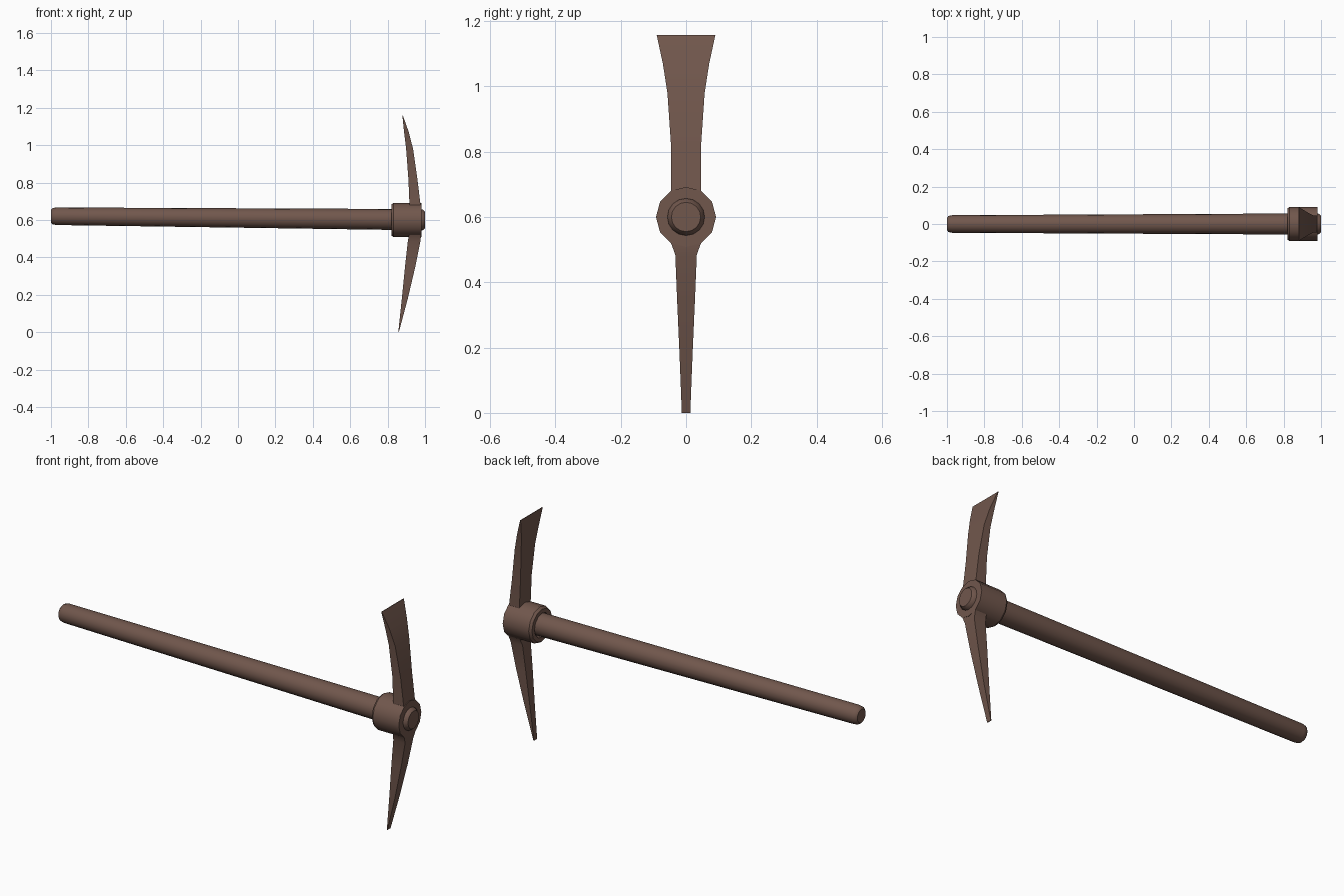
import bpy, bmesh, math

if "Cube" in bpy.data.objects:
    bpy.data.objects.remove(bpy.data.objects["Cube"])

brown = bpy.data.materials.new("brown")
brown.diffuse_color = (0.165, 0.095, 0.073, 1)
brown.use_nodes = True
brown.node_tree.nodes["Principled BSDF"].inputs["Base Color"].default_value = brown.diffuse_color


def finish(name, bm, angle):
    """Turn a bmesh into a named, coloured object with sharp edges kept."""
    bmesh.ops.recalc_face_normals(bm, faces=bm.faces)
    mesh = bpy.data.meshes.new(name)
    bm.to_mesh(mesh)
    bm.free()
    mesh.materials.append(brown)
    obj = bpy.data.objects.new(name, mesh)
    bpy.context.collection.objects.link(obj)
    bpy.ops.object.select_all(action='DESELECT')
    obj.select_set(True)
    bpy.context.view_layer.objects.active = obj
    bpy.ops.object.shade_smooth_by_angle(angle=math.radians(angle))
    return obj


def loft(name, rings, angle=30, closed=False):
    """Bridge rings of equal length; cap the ends or join last to first."""
    bm = bmesh.new()
    loops = [[bm.verts.new(p) for p in ring] for ring in rings]
    n = len(loops[0])
    pairs = list(zip(loops, loops[1:]))
    if closed:
        pairs.append((loops[-1], loops[0]))
    else:
        bm.faces.new(loops[0])
        bm.faces.new(loops[-1])
    for a, b in pairs:
        for i in range(n):
            j = (i + 1) % n
            bm.faces.new((a[i], a[j], b[j], b[i]))
    return finish(name, bm, angle)


def circle(x, z, r, sides):
    return [(x, r * math.cos(2 * math.pi * i / sides),
             z + r * math.sin(2 * math.pi * i / sides)) for i in range(sides)]


# Handle: slightly sloping, thicker toward the head, rounded ends (x, z, radius)
handle = [(-1.0, 0.62, 0.034), (-0.992, 0.62, 0.043), (-0.972, 0.62, 0.047),
          (0.82, 0.603, 0.056), (0.985, 0.6, 0.057), (1.0, 0.6, 0.045)]
loft("handle", [circle(x, z, r, 16) for x, z, r in handle], 40)

# Collar: twelve-sided ring with a bevelled rear rim (x, radius)
collar = [(0.82, 0.062), (0.82, 0.083), (0.832, 0.092), (0.98, 0.092),
          (0.98, 0.056), (0.84, 0.054)]
loft("collar", [circle(x, 0.6, r, 12) for x, r in collar], 35, closed=True)


def blade(name, sections):
    """Rectangular sections: z, inner x, outer x, half width."""
    loft(name, [[(a, -w, z), (b, -w, z), (b, w, z), (a, w, z)]
                for z, a, b, w in sections], 25)


# Upper blade: curved adze flaring to a thin edge
blade("adze_blade", [(0.66, 0.918, 0.979, 0.058), (0.68, 0.917, 0.976, 0.046),
                     (0.82, 0.911, 0.959, 0.046), (0.98, 0.899, 0.936, 0.057),
                     (1.07, 0.888, 0.913, 0.071), (1.158, 0.879, 0.882, 0.09)])

# Lower blade: tapering pick with a narrow tip
blade("pick_blade", [(0.54, 0.918, 0.979, 0.058), (0.52, 0.914, 0.979, 0.046),
                     (0.485, 0.908, 0.975, 0.033), (0.35, 0.893, 0.948, 0.0275),
                     (0.18, 0.876, 0.908, 0.02), (0.0, 0.857, 0.86, 0.013)])
